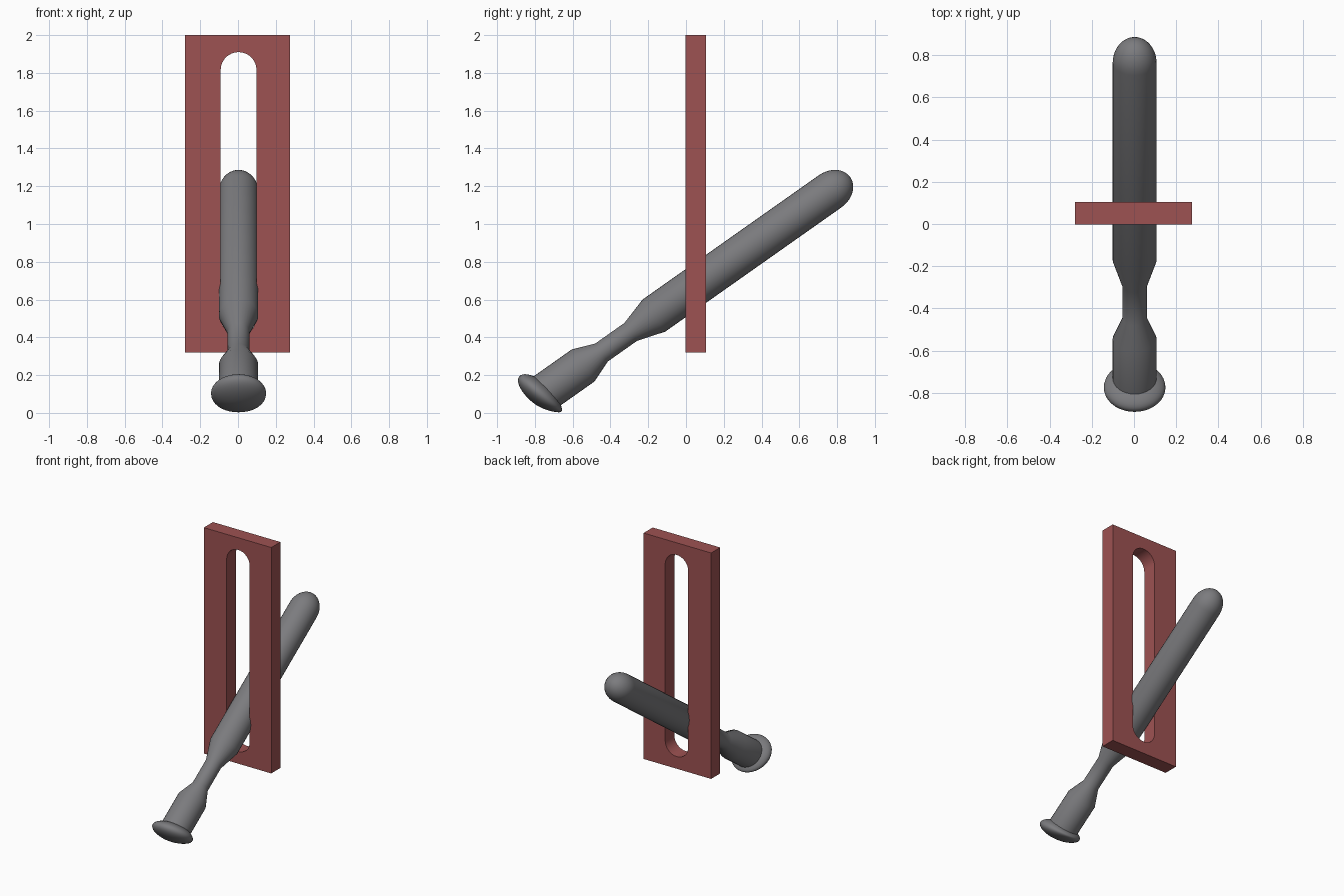
import bpy, bmesh, math
from mathutils import Matrix, Vector

if "Cube" in bpy.data.objects:
    bpy.data.objects.remove(bpy.data.objects["Cube"])


def material(name, color):
    m = bpy.data.materials.new(name)
    m.diffuse_color = (*color, 1)
    m.use_nodes = True
    m.node_tree.nodes["Principled BSDF"].inputs["Base Color"].default_value = m.diffuse_color
    return m


red = material("dull_red", (0.34, 0.085, 0.085))
grey = material("steel_grey", (0.2, 0.2, 0.21))


def finish(ob, mat, angle=30):
    ob.data.materials.clear()
    ob.data.materials.append(mat)
    bpy.ops.object.select_all(action='DESELECT')
    ob.select_set(True)
    bpy.context.view_layer.objects.active = ob
    bpy.ops.object.shade_smooth_by_angle(angle=math.radians(angle))


def mesh_object(name, bm):
    bmesh.ops.recalc_face_normals(bm, faces=bm.faces)
    me = bpy.data.meshes.new(name)
    bm.to_mesh(me)
    bm.free()
    ob = bpy.data.objects.new(name, me)
    bpy.context.collection.objects.link(ob)
    return ob


# Slotted plate: filled outline with a rounded slot, extruded
outer = [(-0.28, 0.32), (0.275, 0.32), (0.275, 2.0), (-0.28, 2.0)]
r, cx = 0.095, 0.003
slot = []
for cz, start in ((1.815, 0), (0.505, math.pi)):
    for i in range(17):
        a = start + math.pi * i / 16
        slot.append((cx + r * math.cos(a), cz + r * math.sin(a)))
curve = bpy.data.curves.new("slotted_plate", 'CURVE')
curve.dimensions = '2D'
curve.fill_mode = 'BOTH'
curve.extrude = 0.0535
for pts in (outer, slot):
    sp = curve.splines.new('POLY')
    sp.points.add(len(pts) - 1)
    for p, (x, z) in zip(sp.points, pts):
        p.co = (x, z, 0, 1)
    sp.use_cyclic_u = True
plate = bpy.data.objects.new("slotted_plate", curve)
bpy.context.collection.objects.link(plate)
plate.rotation_euler = (math.pi / 2, 0, 0)
plate.location = (0, 0.0515, 0)
plate.select_set(True)
bpy.context.view_layer.objects.active = plate
bpy.ops.object.convert(target='MESH')
finish(bpy.context.view_layer.objects.active, red)

# Necked rod: lathed profile of (distance along axis, radius)
axis = Vector((0, 0.817, 0.576)).normalized()
normal = Vector((0, -axis.z, axis.y))
origin = normal * 0.519 + Vector((cx, 0, 0))
profile = [(-0.56, 0.104), (-0.30, 0.104), (-0.182, 0.058), (0.008, 0.058), (0.158, 0.104)]
profile += [(1.30 + 0.13 * math.sin(a), 0.104 * math.cos(a))
            for a in (math.pi / 2 * i / 9 for i in range(9))]
N = 32
bm = bmesh.new()
rings = []
for t, rad in profile:
    rings.append([bm.verts.new(origin + axis * t
                               + Vector((1, 0, 0)) * rad * math.cos(2 * math.pi * k / N)
                               + normal * rad * math.sin(2 * math.pi * k / N)) for k in range(N)])
for lo, hi in zip(rings, rings[1:]):
    for k in range(N):
        bm.faces.new((lo[k], lo[(k + 1) % N], hi[(k + 1) % N], hi[k]))
bm.faces.new(rings[0])
tip = bm.verts.new(origin + axis * 1.43)
for k in range(N):
    bm.faces.new((rings[-1][k], rings[-1][(k + 1) % N], tip))
finish(mesh_object("necked_rod", bm), grey, 25)

# Tilted domed foot, drawn out to a thin lip on its inner lower side
bm = bmesh.new()
bmesh.ops.create_uvsphere(bm, u_segments=36, v_segments=20, radius=1)
for v in bm.verts:
    x, u, w = v.co
    long_r = 0.14 if u > 0 else 0.151
    thin = 1 - 0.4 * max(0, -u) ** 2
    v.co = (0.146 * x, long_r * u, 0.061 * w * thin)
u_dir, w_dir = Vector((0, -0.77, 0.638)), Vector((0, 0.638, 0.77))
frame = Matrix((Vector((1, 0, 0)), u_dir, w_dir)).transposed().to_4x4()
bm.transform(Matrix.Translation((cx, -0.775, 0.104)) @ frame)
finish(mesh_object("domed_foot", bm), grey, 40)
